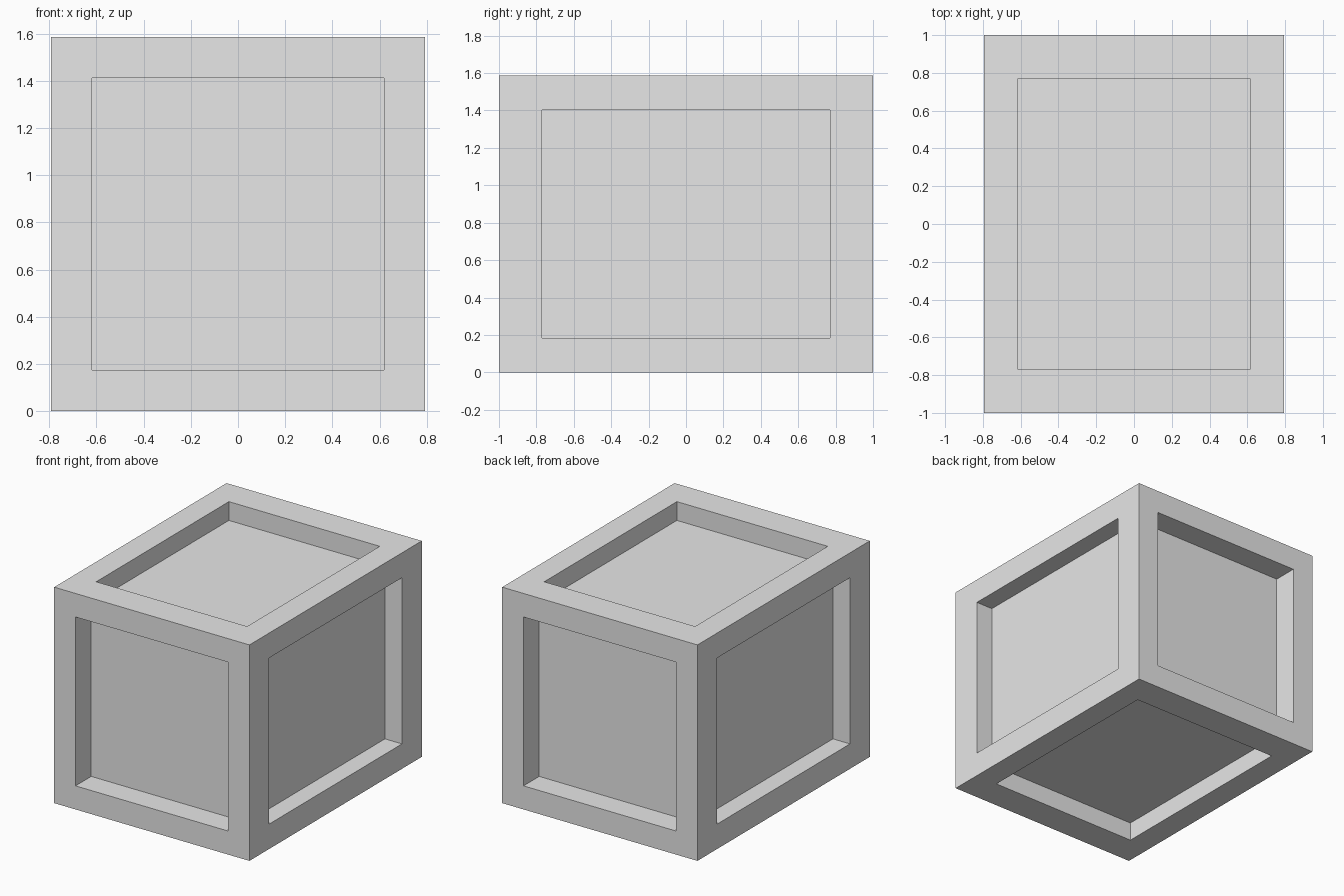
import bpy
import bmesh
from mathutils import Vector

cube = bpy.data.objects.get("Cube")
if cube:
    bpy.data.objects.remove(cube, do_unlink=True)

HALF = Vector((0.793, 1.0, 0.793))
# Per facing axis: half-size of the recess opening, and its depth
OPENING = [Vector((0, 0.77, 0.61)), Vector((0.62, 0, 0.62)), Vector((0.613, 0.77, 0))]
DEPTH = [0.138, 0.182, 0.138]

grey = bpy.data.materials.new("light_grey")
grey.use_nodes = True
colour = (0.8, 0.8, 0.8, 1.0)
grey.diffuse_color = colour
grey.node_tree.nodes["Principled BSDF"].inputs["Base Color"].default_value = colour

# Solid box
bm = bmesh.new()
bmesh.ops.create_cube(bm, size=2.0)
bmesh.ops.scale(bm, vec=HALF, verts=bm.verts)
bm.normal_update()


def recess(face):
    """Frame one side and sink its middle panel."""
    normal = face.normal.copy()
    axis = max(range(3), key=lambda i: abs(normal[i]))
    bmesh.ops.inset_individual(bm, faces=[face], thickness=0.1)
    for vert in face.verts:
        for i in range(3):
            if i != axis:
                vert.co[i] = OPENING[axis][i] * (1 if vert.co[i] > 0 else -1)
    panel = bmesh.ops.extrude_discrete_faces(bm, faces=[face])["faces"][0]
    bmesh.ops.translate(bm, vec=-normal * DEPTH[axis], verts=panel.verts)


for side in list(bm.faces):
    recess(side)

# Stand the crate on the floor
bmesh.ops.translate(bm, vec=(0, 0, HALF.z), verts=bm.verts)
bmesh.ops.recalc_face_normals(bm, faces=bm.faces)

mesh = bpy.data.meshes.new("crate")
bm.to_mesh(mesh)
bm.free()
mesh.materials.append(grey)
crate = bpy.data.objects.new("crate", mesh)
bpy.context.scene.collection.objects.link(crate)
